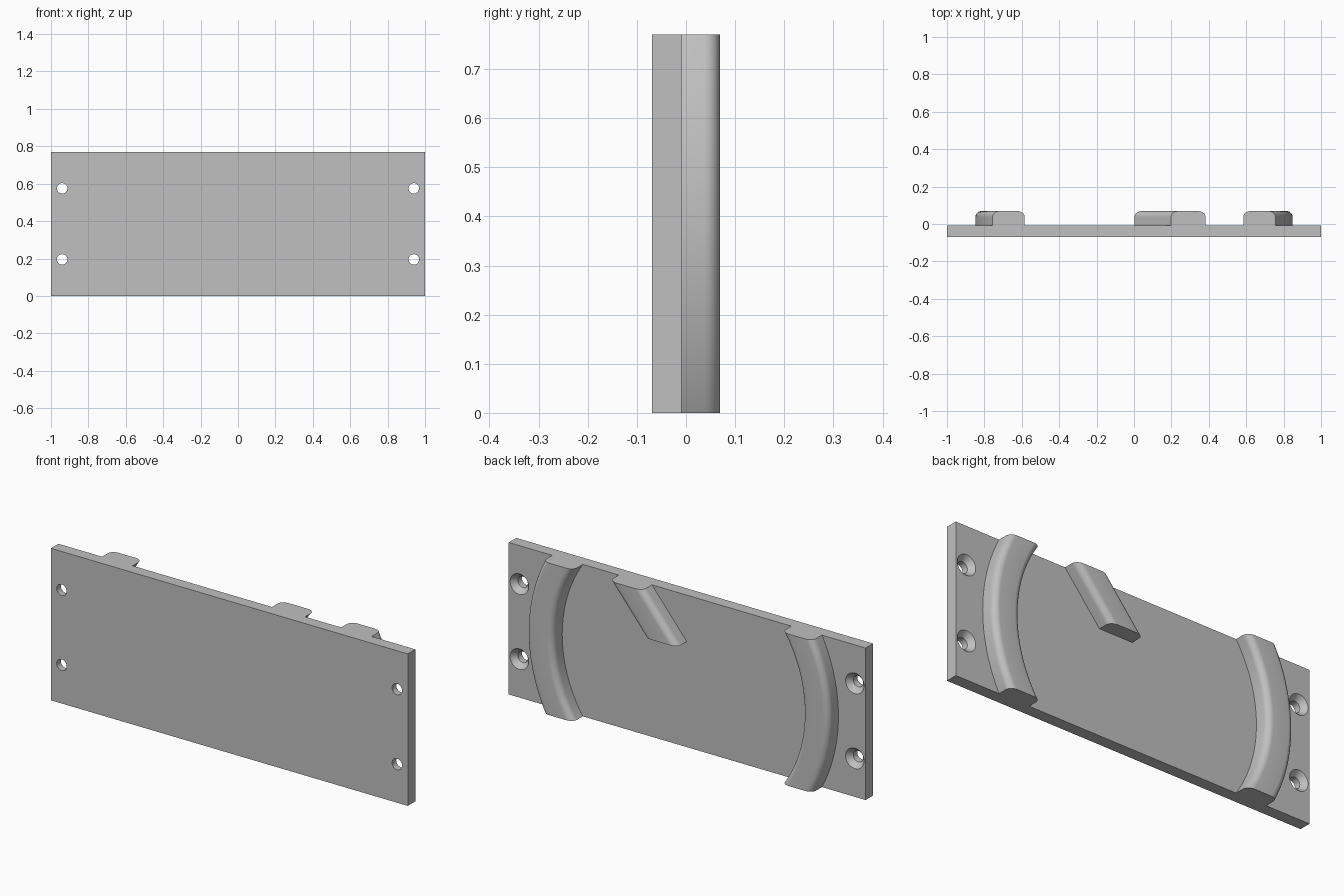
import bpy, bmesh, math
from mathutils import Vector

if "Cube" in bpy.data.objects:
    bpy.data.objects.remove(bpy.data.objects["Cube"], do_unlink=True)

HEIGHT, FRONT, FACE, BACK = 0.77, -0.069, -0.009, 0.069
MID = HEIGHT / 2

grey = bpy.data.materials.new("plain grey")
grey.use_nodes = True
color = (0.53, 0.53, 0.53, 1)
grey.diffuse_color = color
grey.node_tree.nodes["Principled BSDF"].inputs["Base Color"].default_value = color


def finish(name, bm):
    bmesh.ops.recalc_face_normals(bm, faces=bm.faces)
    mesh = bpy.data.meshes.new(name)
    bm.to_mesh(mesh)
    bm.free()
    mesh.materials.append(grey)
    obj = bpy.data.objects.new(name, mesh)
    bpy.context.collection.objects.link(obj)
    return obj


def smooth(obj):
    bpy.ops.object.select_all(action='DESELECT')
    obj.select_set(True)
    bpy.context.view_layer.objects.active = obj
    bpy.ops.object.shade_smooth_by_angle(angle=math.radians(30))


def loft(bm, rings):
    # Skin consecutive closed rings and cap both ends
    rows = [[bm.verts.new(p) for p in ring] for ring in rings]
    n = len(rows[0])
    for a, b in zip(rows, rows[1:]):
        for i in range(n):
            j = (i + 1) % n
            bm.faces.new((a[i], a[j], b[j], b[i]))
    bm.faces.new(rows[0])
    bm.faces.new(rows[-1])


def ridge_section(width, radius=0.032, steps=8):
    # Flat bottom, upright walls, rounded upper corners: (offset, y)
    half = width / 2
    right = [(half - radius + radius * math.cos(a), BACK - radius + radius * math.sin(a))
             for a in (math.pi / 2 * i / steps for i in range(steps + 1))]
    right.insert(0, (half, FACE))
    return right + [(-x, y) for x, y in reversed(right)]


def ridge(name, width, path, bottom):
    # path holds (x, z, normal) stations; ends are trimmed level
    bm = bmesh.new()
    section = ridge_section(width)
    loft(bm, [[(x + n.x * o, y, z + n.y * o) for o, y in section] for x, z, n in path])
    for level, side in ((bottom, -1), (HEIGHT, 1)):
        cut = bmesh.ops.bisect_plane(bm, geom=bm.verts[:] + bm.edges[:] + bm.faces[:],
                                     plane_co=(0, 0, level), plane_no=(0, 0, side),
                                     clear_outer=True)
        edges = [e for e in cut["geom_cut"] if isinstance(e, bmesh.types.BMEdge)]
        bmesh.ops.contextual_create(bm, geom=edges)
    smooth(finish(name, bm))


# Backing plate
bm = bmesh.new()
bmesh.ops.create_cube(bm, size=1)
for v in bm.verts:
    v.co = (v.co.x * 2, FACE if v.co.y > 0 else FRONT, HEIGHT if v.co.z > 0 else 0)
plate = finish("backing_plate", bm)

# Four countersunk screw holes
bm = bmesh.new()
hole_profile = [(FRONT - 0.02, 0.028), (FACE - 0.027, 0.028), (FACE, 0.052), (FACE + 0.02, 0.052)]
for x in (-0.94, 0.94):
    for z in (MID - 0.19, MID + 0.19):
        loft(bm, [[(x + r * math.cos(a), y, z + r * math.sin(a))
                   for a in (math.tau * i / 40 for i in range(40))] for y, r in hole_profile])
cutter = finish("hole_cutter", bm)
cutter.hide_render = True
mod = plate.modifiers.new("screw_holes", 'BOOLEAN')
mod.operation = 'DIFFERENCE'
mod.solver = 'EXACT'
mod.object = cutter
bpy.context.view_layer.objects.active = plate
bpy.ops.object.modifier_apply(modifier=mod.name)
bpy.data.objects.remove(cutter, do_unlink=True)
smooth(plate)

# Curved ridges, both on one circle about the plate centre
RADIUS = 0.774
for name, side in (("left_arc_ridge", 1), ("right_arc_ridge", -1)):
    path = []
    for i in range(49):
        a = math.radians(-42 + 84 * i / 48)
        n = Vector((side * math.cos(a), math.sin(a)))
        path.append((n.x * RADIUS, MID + n.y * RADIUS, n))
    ridge(name, 0.148, path, 0)

# Slanted bar with a level lower end
low, high = Vector((0.095, 0.535)), Vector((0.29, HEIGHT))
along = (high - low).normalized()
across = Vector((along.y, -along.x))
ends = (low - along * 0.2, high + along * 0.2)
ridge("slanted_bar", 0.143, [(p.x, p.y, across) for p in ends], low.y)
